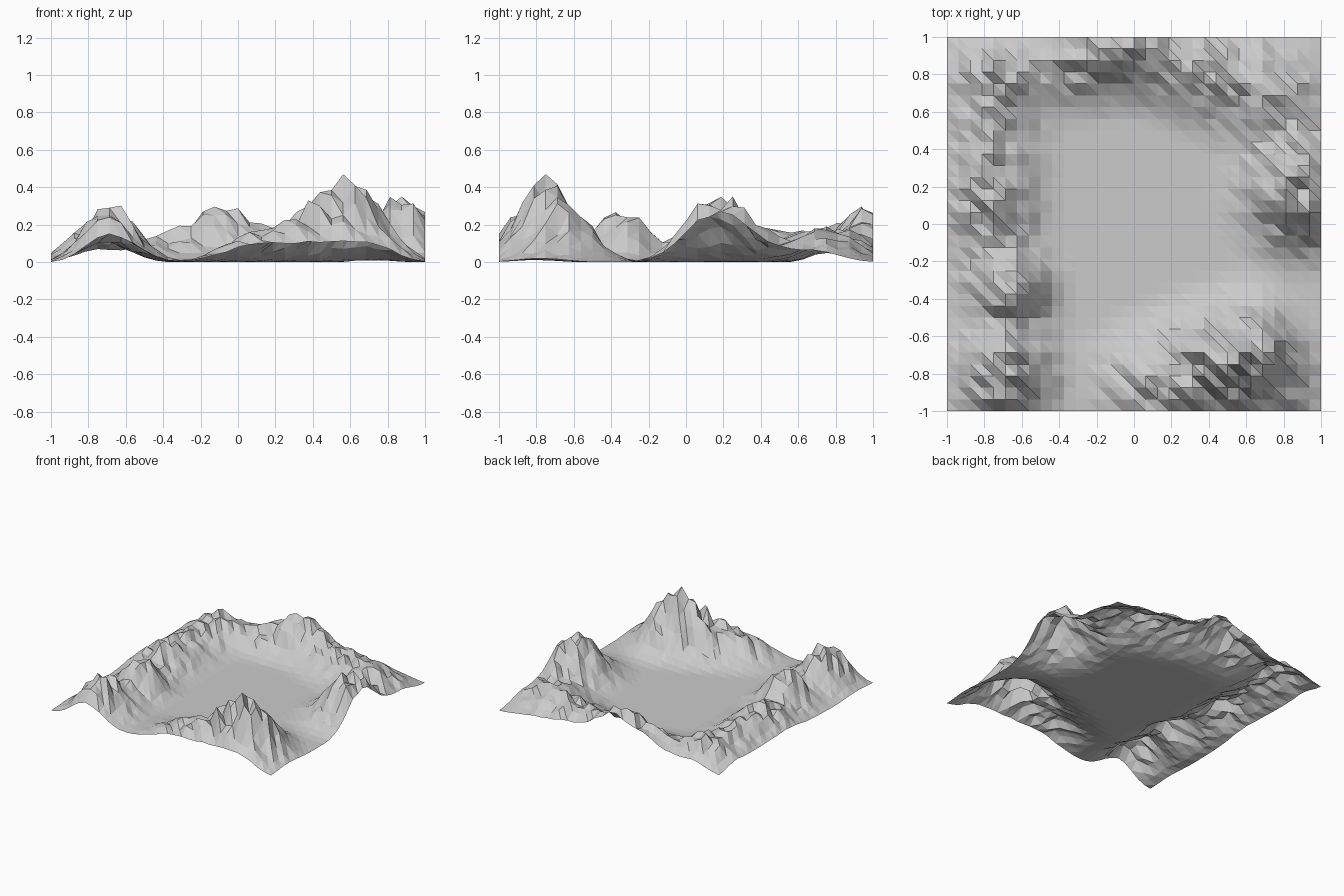
import bpy, bmesh, math, random

if "Cube" in bpy.data.objects:
    bpy.data.objects.remove(bpy.data.objects["Cube"])

random.seed(11)
N = 32  # cells per side

# Mountains around the basin: x, y, height, spread in x, spread in y
PEAKS = [
    (0.43, -0.76, 0.26, 0.18, 0.17), (0.65, -0.70, 0.25, 0.12, 0.17),    # front right ridge
    (0.08, -0.86, 0.12, 0.18, 0.17), (0.80, -0.82, 0.08, 0.13, 0.17),
    (0.88, 0.17, 0.34, 0.17, 0.17),                                      # right mountain
    (-0.68, -0.80, 0.29, 0.14, 0.18),                                    # front left peak
    (-0.66, -0.33, 0.25, 0.13, 0.12), (-0.76, 0.10, 0.18, 0.15, 0.18),   # left chain
    (-0.76, 0.48, 0.13, 0.15, 0.18), (-0.75, 0.82, 0.16, 0.16, 0.14),
    (-0.27, 0.92, 0.18, 0.18, 0.15), (0.00, 0.98, 0.19, 0.14, 0.14),     # back chain
    (0.34, 0.83, 0.15, 0.17, 0.15), (0.68, 0.72, 0.15, 0.16, 0.17),
    (0.92, 0.60, 0.06, 0.14, 0.20),
]


def height(x, y):
    h = sum(a * math.exp(-((x - px) / sx) ** 2 / 2 - ((y - py) / sy) ** 2 / 2)
            for px, py, a, sx, sy in PEAKS)
    h = max(0.0, h - 0.008)
    # craggy upper slopes, calm border
    on_border = max(abs(x), abs(y)) > 0.99
    rough = 0.07 if on_border else 0.22
    # borders sink slightly towards the corners
    corner = max(0.0, min(abs(x), abs(y)) - 0.8) / 0.2
    return h * (1 + random.uniform(-rough, rough)) * (1 - 0.6 * corner * on_border)


# Terrain sheet, every cell split along the same diagonal
bm = bmesh.new()
grid = []
for j in range(N + 1):
    row = []
    for i in range(N + 1):
        x, y = -1 + 2 * i / N, -1 + 2 * j / N
        row.append(bm.verts.new((x, y, height(x, y))))
    grid.append(row)
for j in range(N):
    for i in range(N):
        a, b = grid[j][i], grid[j][i + 1]
        c, d = grid[j + 1][i + 1], grid[j + 1][i]
        bm.faces.new((a, b, d))
        bm.faces.new((b, c, d))

mesh = bpy.data.meshes.new("mountain_basin")
bm.to_mesh(mesh)
bm.free()
terrain = bpy.data.objects.new("mountain_basin", mesh)
bpy.context.collection.objects.link(terrain)
